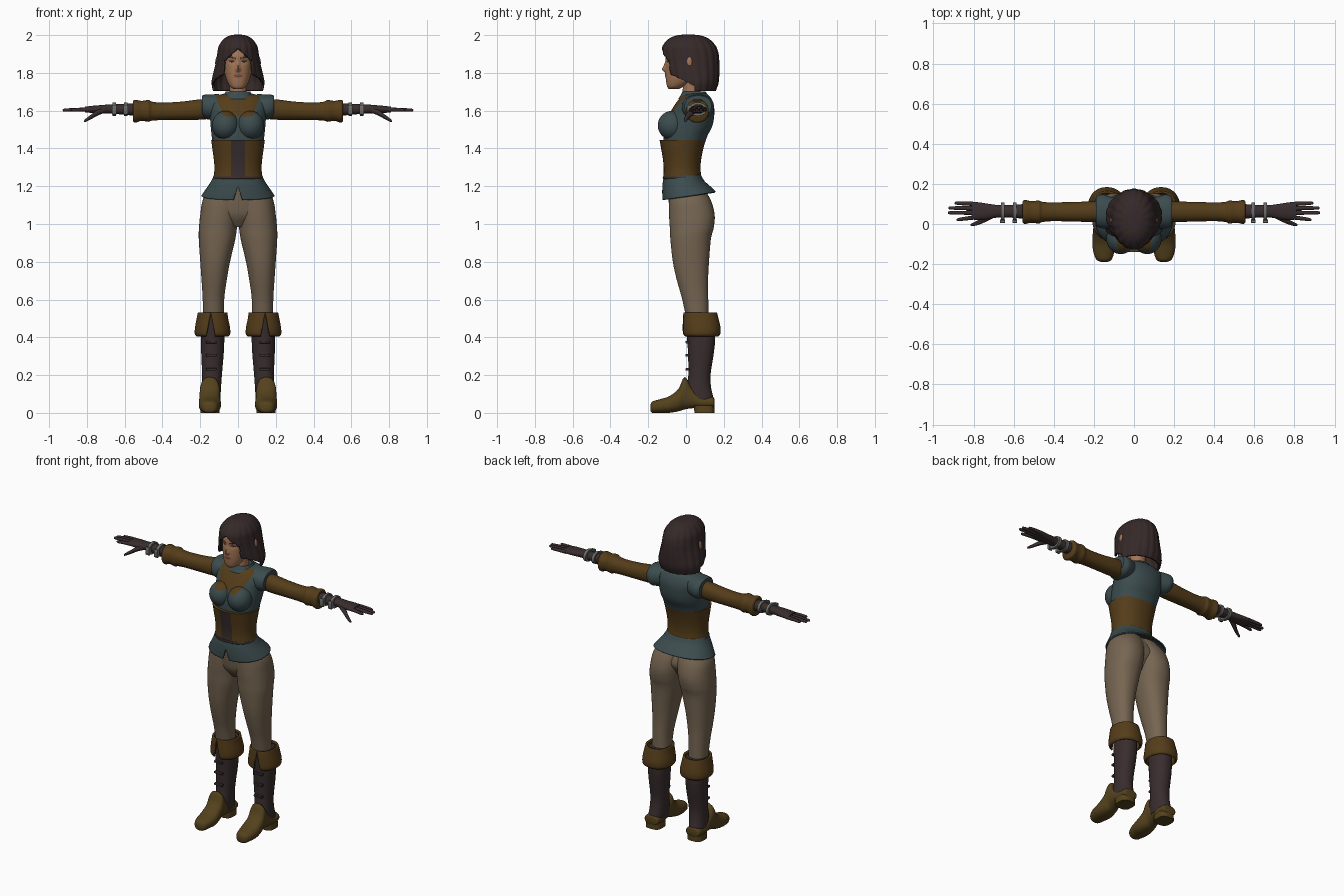
import bpy, bmesh, math
from mathutils import Vector


def material(name, rgb):
    m = bpy.data.materials.new(name)
    m.diffuse_color = (*rgb, 1)
    return m


BROWN = material("brown leather", (0.090, 0.046, 0.010))
BOOT = material("boot leather", (0.088, 0.054, 0.012))
TEAL = material("teal cloth", (0.045, 0.072, 0.077))
TAN = material("tan cloth", (0.180, 0.130, 0.083))
DARK = material("dark leather", (0.040, 0.026, 0.027))
HAIR = material("hair brown", (0.036, 0.022, 0.022))
SKIN = material("skin", (0.360, 0.175, 0.090))
LIPS = material("lip red", (0.220, 0.075, 0.050))
METAL = material("grey metal", (0.150, 0.150, 0.145))


def spline(rows, steps):
    """Smooth in-between sections through the given ones."""
    if steps == 1:
        return rows
    out = []
    for i in range(len(rows) - 1):
        a, b, c, d = (rows[max(0, min(len(rows) - 1, i + k))] for k in (-1, 0, 1, 2))
        for s in range(steps):
            t = s / steps
            out.append([0.5 * (2 * q + (r - p) * t + (2 * p - 5 * q + 4 * r - s4) * t * t
                               + (3 * q - p - 3 * r + s4) * t ** 3)
                        for p, q, r, s4 in zip(a, b, c, d)])
    return out + [rows[-1]]


def loft(name, rows, mats, axis="z", n=32, steps=4, p=2.2, cap=True, ridge=0, mirror=False,
         planes=(), drop=None, paint=None, warp=None, thick=0):
    """Skin over sections (position, u0, u1, v0, v1) stacked along an axis."""
    bm = bmesh.new()
    rings = []
    for w, u0, u1, v0, v1 in spline(rows, steps):
        ring = []
        for k in range(n):
            a = 2 * math.pi * (k + 0.5) / n
            c, s = math.cos(a), math.sin(a)
            f = 1 + ridge * abs(math.sin(9 * a))
            u = (u0 + u1) / 2 + f * (u1 - u0) / 2 * math.copysign(abs(c) ** (2 / p), c)
            v = (v0 + v1) / 2 + f * (v1 - v0) / 2 * math.copysign(abs(s) ** (2 / p), s)
            co = Vector({"z": (u, v, w), "x": (w, u, v), "y": (u, w, v)}[axis])
            ring.append(bm.verts.new(warp(co) if warp else co))
        rings.append(ring)
    for r, q in zip(rings, rings[1:]):
        for k in range(n):
            j = (k + 1) % n
            bm.faces.new((r[k], r[j], q[j], q[k]))
    if cap:
        bm.faces.new(rings[0])
        bm.faces.new(rings[-1])
    for co, no in planes:
        bmesh.ops.bisect_plane(bm, geom=bm.verts[:] + bm.edges[:] + bm.faces[:],
                               plane_co=co, plane_no=Vector(no).normalized())
    if drop:
        gone = [f for f in bm.faces if drop(f.calc_center_median())]
        bmesh.ops.delete(bm, geom=gone, context="FACES")
    bmesh.ops.recalc_face_normals(bm, faces=bm.faces[:])
    if paint:
        for f in bm.faces:
            f.material_index = int(paint(f.calc_center_median()))
    me = bpy.data.meshes.new(name)
    bm.to_mesh(me)
    bm.free()
    for m in mats:
        me.materials.append(m)
    ob = bpy.data.objects.new(name, me)
    bpy.context.collection.objects.link(ob)
    if thick:
        mod = ob.modifiers.new("thickness", "SOLIDIFY")
        mod.thickness, mod.offset = thick, 0
    if mirror:
        ob.modifiers.new("mirror", "MIRROR").use_mirror_merge = False
    return ob


def ball(name, c, r, mats, **kw):
    """Ellipsoid made of stacked rings."""
    rows = []
    for i in range(17):
        a = math.pi * (0.01 + 0.98 * i / 16)
        s = math.sin(a)
        rows.append((c[2] - r[2] * math.cos(a), c[0] - r[0] * s, c[0] + r[0] * s,
                     c[1] - r[1] * s, c[1] + r[1] * s))
    return loft(name, rows, mats, steps=1, p=2, **kw)


# Vest with a brown yoke cut into its upper front
yoke_planes = [((0, 0, 1.568), (0, 0, 1)), ((0.075, 0, 1.568), (1, 0, -0.4)),
               ((-0.075, 0, 1.568), (-1, 0, -0.4))]


def in_yoke(c):
    return c.y < 0.02 and c.z > 1.568 and abs(c.x) < 0.075 + 0.4 * (c.z - 1.568)


loft("vest", [(1.43, -0.135, 0.135, -0.12, 0.10), (1.47, -0.14, 0.14, -0.12, 0.115),
              (1.52, -0.145, 0.145, -0.115, 0.14), (1.58, -0.15, 0.15, -0.09, 0.15),
              (1.63, -0.158, 0.158, -0.06, 0.147), (1.67, -0.14, 0.14, -0.03, 0.13),
              (1.69, -0.075, 0.075, 0.0, 0.11)], [TEAL, BROWN], n=64,
     planes=yoke_planes, paint=in_yoke)
ball("bust", (0.066, -0.073, 1.522), (0.072, 0.077, 0.077), [TEAL, BROWN], mirror=True,
     planes=yoke_planes[:2], paint=in_yoke)
loft("collar", [(1.66, -0.088, 0.088, -0.038, 0.125), (1.68, -0.072, 0.072, -0.025, 0.112),
                (1.70, -0.062, 0.062, -0.015, 0.10)], [TEAL], cap=False, thick=0.008)
loft("shoulder_cap", [(0.10, -0.02, 0.13, 1.56, 1.688), (0.155, -0.022, 0.148, 1.553, 1.686),
                      (0.18, -0.015, 0.142, 1.562, 1.684), (0.19, -0.008, 0.135, 1.57, 1.68)],
     [TEAL], axis="x", mirror=True)

# Corset with a dark front panel
loft("corset", [(1.245, -0.13, 0.13, -0.12, 0.082), (1.29, -0.125, 0.125, -0.118, 0.077),
                (1.34, -0.128, 0.128, -0.122, 0.08), (1.40, -0.136, 0.136, -0.132, 0.092),
                (1.445, -0.142, 0.142, -0.14, 0.105)], [BROWN, DARK], n=64,
     planes=[((0.038, 0, 0), (1, 0, 0)), ((-0.038, 0, 0), (1, 0, 0))],
     paint=lambda c: abs(c.x) < 0.038 and c.y < -0.05)
loft("corset_rim", [(1.238, -0.131, 0.131, -0.12, 0.083), (1.244, -0.134, 0.134, -0.124, 0.086),
                    (1.252, -0.131, 0.131, -0.122, 0.083)], [DARK], steps=2)

# Flared skirt of the vest, split at the front


def lift_back(c):
    return Vector((c.x, c.y, c.z + c.y * 0.15 * (1.26 - c.z) / 0.115))


loft("skirt", [(1.26, -0.122, 0.122, -0.112, 0.075), (1.22, -0.142, 0.142, -0.12, 0.095),
               (1.18, -0.168, 0.168, -0.122, 0.13), (1.145, -0.19, 0.19, -0.12, 0.155)],
     [TEAL], n=64, cap=False, thick=0.008, warp=lift_back,
     planes=[((0, 0, 1.2), (1, 0, 0.3)), ((0, 0, 1.2), (-1, 0, 0.3))],
     drop=lambda c: c.y < 0 and abs(c.x) < 0.3 * (1.2 - c.z))

# Trousers
loft("hips", [(0.985, -0.04, 0.04, -0.04, 0.06), (1.04, -0.12, 0.12, -0.078, 0.095),
              (1.10, -0.17, 0.17, -0.09, 0.12), (1.20, -0.135, 0.135, -0.10, 0.075)], [TAN], n=48)
loft("trouser_leg", [(0.48, 0.075, 0.185, 0.005, 0.12), (0.60, 0.073, 0.187, -0.02, 0.118),
                     (0.70, 0.06, 0.193, -0.048, 0.117), (0.80, 0.042, 0.20, -0.07, 0.122),
                     (0.92, 0.014, 0.208, -0.083, 0.132), (0.98, 0.005, 0.207, -0.086, 0.147),
                     (1.05, -0.005, 0.20, -0.09, 0.152), (1.13, -0.02, 0.186, -0.09, 0.13),
                     (1.20, -0.03, 0.145, -0.085, 0.085)], [TAN], n=40, mirror=True)

# Boots: shaft, turned-down cuff, foot, heel and front straps
loft("boot_shaft", [(0.055, 0.097, 0.195, -0.01, 0.142), (0.08, 0.093, 0.196, -0.01, 0.145),
                    (0.13, 0.09, 0.192, 0.0, 0.134), (0.20, 0.085, 0.19, 0.012, 0.13),
                    (0.32, 0.075, 0.195, 0.01, 0.148), (0.40, 0.072, 0.195, 0.005, 0.155),
                    (0.52, 0.072, 0.19, -0.003, 0.15)], [DARK], mirror=True)
loft("boot_cuff", [(0.53, 0.062, 0.207, -0.008, 0.158), (0.50, 0.058, 0.213, -0.01, 0.166),
                   (0.45, 0.048, 0.222, -0.012, 0.177), (0.42, 0.047, 0.223, -0.01, 0.176),
                   (0.41, 0.055, 0.215, -0.003, 0.168)], [BROWN], n=48, cap=False, thick=0.012,
     mirror=True, planes=[((0.144, 0, 0.53), (1, 0, 0.19)), ((0.144, 0, 0.53), (-1, 0, 0.19))],
     drop=lambda c: c.y < 0.05 and abs(c.x - 0.144) < 0.19 * (0.53 - c.z))
loft("boot_foot", [(-0.189, 0.132, 0.165, 0.012, 0.042), (-0.178, 0.112, 0.187, 0.0, 0.06),
                   (-0.14, 0.098, 0.203, 0.0, 0.072), (-0.09, 0.09, 0.208, 0.0, 0.088),
                   (-0.04, 0.094, 0.205, 0.008, 0.127), (-0.008, 0.096, 0.202, 0.018, 0.19),
                   (0.03, 0.098, 0.2, 0.024, 0.14), (0.08, 0.098, 0.199, 0.026, 0.088),
                   (0.14, 0.1, 0.197, 0.026, 0.085), (0.15, 0.112, 0.185, 0.03, 0.075)],
     [BOOT], axis="y", mirror=True, p=2.4)
loft("boot_heel", [(0.0, 0.098, 0.2, 0.045, 0.15), (0.04, 0.1, 0.198, 0.04, 0.15)], [BOOT],
     steps=1, p=3, mirror=True)
for i, z in enumerate((0.23, 0.305, 0.375)):
    loft(f"boot_strap_{i}", [(0.115, -0.003, 0.016, z - 0.007, z + 0.007),
                             (0.17, -0.003, 0.018, z - 0.007, z + 0.007)], [DARK],
         axis="x", n=12, steps=1, p=4, mirror=True)

# Sleeves, gloves and wrist bands
loft("sleeve", [(0.12, 0.015, 0.105, 1.56, 1.66), (0.20, 0.01, 0.112, 1.552, 1.66),
                (0.30, 0.012, 0.11, 1.551, 1.648), (0.40, 0.014, 0.108, 1.55, 1.643),
                (0.455, 0.01, 0.11, 1.547, 1.648), (0.475, 0.002, 0.117, 1.541, 1.657),
                (0.51, 0.006, 0.114, 1.546, 1.652), (0.545, 0.0, 0.12, 1.536, 1.658),
                (0.557, 0.01, 0.11, 1.545, 1.65)], [BROWN], axis="x", n=36, mirror=True)
loft("glove", [(0.54, 0.025, 0.1, 1.572, 1.64), (0.62, 0.032, 0.095, 1.58, 1.635),
               (0.68, 0.032, 0.095, 1.585, 1.633), (0.72, 0.025, 0.1, 1.585, 1.63),
               (0.77, 0.02, 0.108, 1.588, 1.626), (0.81, 0.022, 0.11, 1.59, 1.621)],
     [DARK], axis="x", mirror=True)
for i, (y0, y1, tip) in enumerate([(0.033, 0.022, 0.885), (0.056, 0.056, 0.928),
                                   (0.078, 0.08, 0.925), (0.1, 0.104, 0.895)]):
    ym, xm = (y0 + y1) / 2, (0.79 + tip) / 2
    loft(f"finger_{i}", [(0.79, y0 - 0.011, y0 + 0.011, 1.594, 1.617),
                         (xm, ym - 0.01, ym + 0.01, 1.595, 1.615),
                         (tip - 0.01, y1 - 0.008, y1 + 0.008, 1.595, 1.611),
                         (tip, y1 - 0.003, y1 + 0.003, 1.6, 1.606)], [DARK], axis="x", n=12,
         mirror=True)
loft("thumb", [(0.70, 0.03, 0.06, 1.59, 1.618), (0.74, 0.01, 0.045, 1.575, 1.606),
               (0.78, -0.006, 0.018, 1.553, 1.578), (0.808, -0.011, 0.004, 1.54, 1.556),
               (0.814, -0.008, 0.0, 1.54, 1.547)], [DARK], axis="x", n=12, mirror=True)
for i, x in enumerate((0.595, 0.655)):
    loft(f"wrist_band_{i}", [(x - 0.009, 0.016, 0.108, 1.572, 1.644),
                             (x + 0.009, 0.016, 0.108, 1.572, 1.644)], [METAL], axis="x",
         steps=1, n=24, mirror=True)
    loft(f"wrist_buckle_{i}", [(x - 0.012, 0.004, 0.022, 1.58, 1.63),
                               (x + 0.012, 0.004, 0.022, 1.58, 1.63)], [METAL], axis="x",
         steps=1, n=12, p=4, mirror=True)

# Head: nose, sockets and lips are shaped, brows, eyes and lips are painted


def bump(x, z, x0, z0, sx, sz):
    return math.exp(-((x - x0) / sx) ** 2 - ((z - z0) / sz) ** 2)


def face_shape(c):
    if c.y < 0:
        x = abs(c.x)
        c.y -= 0.017 * bump(x, c.z, 0, 1.818, 0.012, 0.013) + 0.01 * bump(x, c.z, 0, 1.838, 0.009, 0.02)
        c.y -= 0.004 * bump(x, c.z, 0, 1.786, 0.02, 0.009)
        c.y += 0.006 * bump(x, c.z, 0.033, 1.86, 0.018, 0.012)
    return c


def face_paint(c):
    x, z = abs(c.x), c.z
    if c.y > -0.03:
        return 0
    if abs(z - 1.877 - 0.2 * (x - 0.012)) < 0.004 and 0.012 < x < 0.055:
        return 1
    if ((x - 0.033) / 0.014) ** 2 + ((z - 1.86) / 0.005) ** 2 < 1:
        return 1
    return 2 if (x / 0.024) ** 2 + ((z - 1.786) / 0.007) ** 2 < 1 else 0


loft("head", [(1.714, -0.022, 0.022, -0.09, -0.04), (1.728, -0.042, 0.042, -0.1, -0.01),
              (1.76, -0.06, 0.06, -0.106, 0.04), (1.80, -0.071, 0.071, -0.108, 0.08),
              (1.85, -0.078, 0.078, -0.107, 0.11), (1.90, -0.08, 0.08, -0.105, 0.125),
              (1.95, -0.06, 0.06, -0.075, 0.1), (1.975, -0.02, 0.02, -0.02, 0.04)],
     [SKIN, HAIR, LIPS], n=144, steps=14, warp=face_shape, paint=face_paint)
loft("neck", [(1.64, -0.052, 0.052, -0.02, 0.09), (1.70, -0.045, 0.045, -0.018, 0.078),
              (1.77, -0.045, 0.045, -0.015, 0.08)], [SKIN])
ball("ear", (0.108, 0.018, 1.853), (0.013, 0.018, 0.034), [SKIN], n=16, mirror=True)

# Bobbed hair, parted over the forehead and open around the face


def face_opening(c):
    width = 0.072 * max(0, min(1, (1.928 - c.z) / 0.065))
    return (c.y < 0 and abs(c.x) < width) or (c.y < 0.045 and c.z < 1.755 - 0.5 * c.y)


loft("hair", [(1.705, -0.124, 0.124, -0.06, 0.148), (1.75, -0.131, 0.131, -0.08, 0.163),
              (1.80, -0.122, 0.122, -0.1, 0.166), (1.85, -0.11, 0.11, -0.112, 0.166),
              (1.90, -0.102, 0.102, -0.118, 0.162), (1.94, -0.094, 0.094, -0.114, 0.148),
              (1.975, -0.07, 0.07, -0.085, 0.115), (1.993, -0.037, 0.037, -0.045, 0.07),
              (1.997, -0.004, 0.004, 0.0, 0.02)],
     [HAIR], n=144, steps=10, p=2, ridge=0.035, thick=0.012, drop=face_opening)

# Smooth shading with sharp edges kept
for ob in bpy.data.objects:
    ob.select_set(True)
bpy.context.view_layer.objects.active = bpy.data.objects["vest"]
bpy.ops.object.shade_smooth_by_angle(angle=math.radians(40))
